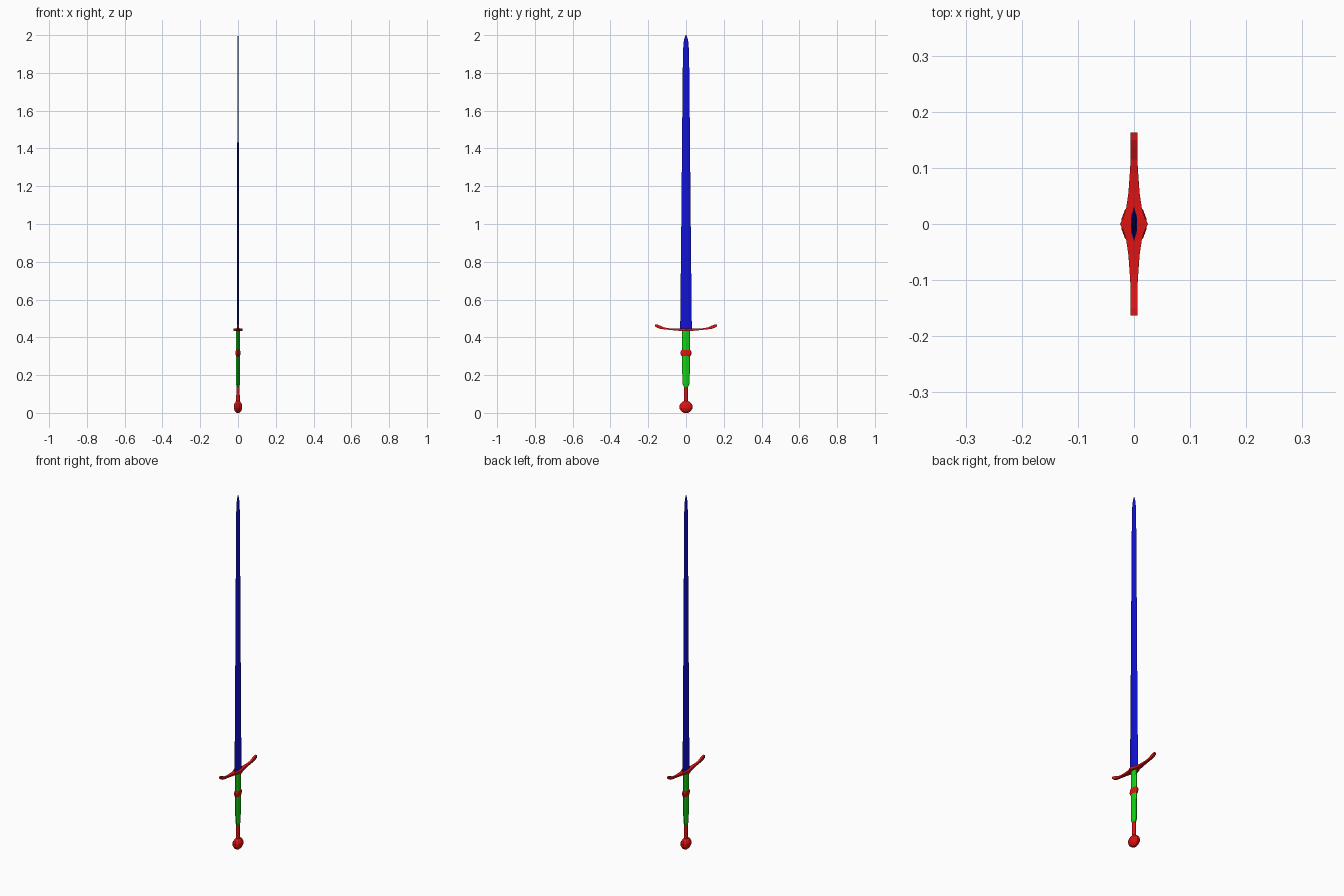
import bpy, bmesh, math
from mathutils import Vector

if "Cube" in bpy.data.objects:
    bpy.data.objects.remove(bpy.data.objects["Cube"])


def material(name, rgb):
    m = bpy.data.materials.new(name)
    m.diffuse_color = (*rgb, 1)
    m.use_nodes = True
    m.node_tree.nodes["Principled BSDF"].inputs["Base Color"].default_value = m.diffuse_color
    return m


red = material("red metal", (0.75, 0.006, 0.006))
green = material("green grip", (0.006, 0.65, 0.006))
blue = material("blue blade", (0.006, 0.006, 0.7))


def loft(name, rings, mat, smooth=None):
    """Skin a list of equal-length point rings and cap both ends."""
    bm = bmesh.new()
    loops = [[bm.verts.new(p) for p in ring] for ring in rings]
    n = len(loops[0])
    for a, b in zip(loops, loops[1:]):
        for i in range(n):
            j = (i + 1) % n
            bm.faces.new((a[i], a[j], b[j], b[i]))
    bm.faces.new(loops[0][::-1])
    bm.faces.new(loops[-1])
    bmesh.ops.recalc_face_normals(bm, faces=bm.faces)
    me = bpy.data.meshes.new(name)
    bm.to_mesh(me)
    bm.free()
    me.materials.append(mat)
    ob = bpy.data.objects.new(name, me)
    bpy.context.collection.objects.link(ob)
    return ob


def oval(z, hx, hy, n=10):
    return [Vector((hx * math.cos(2 * math.pi * i / n + math.pi / n),
                    hy * math.sin(2 * math.pi * i / n + math.pi / n), z)) for i in range(n)]


def turned(name, profile, mat, n=12):
    return loft(name, [oval(z, hx, hy, n) for z, hx, hy in profile], mat)


# Blade: flattened hexagon section tapering to a rounded tip
def blade_ring(z, hx, hy):
    k = hy * 0.4
    return [Vector(p) for p in ((hx, -k, z), (hx, k, z), (0, hy, z),
                                (-hx, k, z), (-hx, -k, z), (0, -hy, z))]


loft("blade", [blade_ring(*s) for s in (
    (0.435, 0.0052, 0.031), (1.0, 0.0046, 0.025), (1.55, 0.0038, 0.020),
    (1.90, 0.003, 0.0165), (1.96, 0.0025, 0.013), (1.985, 0.002, 0.008),
    (2.0, 0.001, 0.002))], blue)

# Crossguard: slim bar with a flared centre and upturned ends
half = [(0, 0.440, 0.025, 0.007), (0.012, 0.440, 0.019, 0.007), (0.028, 0.440, 0.014, 0.006),
        (0.055, 0.441, 0.010, 0.005), (0.09, 0.444, 0.0075, 0.004), (0.115, 0.447, 0.006, 0.005),
        (0.135, 0.453, 0.006, 0.008), (0.15, 0.458, 0.006, 0.009), (0.163, 0.463, 0.006, 0.005)]
stations = [(-y, z, a, b) for y, z, a, b in half[:0:-1]] + half
loft("crossguard", [[Vector((sx * a, y, z + sz * b))
                     for sx, sz in ((-1, -1), (1, -1), (1, 1), (-1, 1))]
                    for y, z, a, b in stations], red)

# Grip with a red ring
turned("grip", [(0.138, 0.009, 0.012), (0.153, 0.010, 0.019), (0.22, 0.0105, 0.021),
                (0.317, 0.0115, 0.022), (0.436, 0.010, 0.021)], green)
turned("grip_ring", [(0.298, 0.0108, 0.021), (0.307, 0.0125, 0.028), (0.317, 0.013, 0.031),
                     (0.327, 0.0125, 0.028), (0.336, 0.0108, 0.021)], red)

# Neck and pommel
turned("pommel_neck", [(0.05, 0.0105, 0.0115), (0.10, 0.0095, 0.011), (0.142, 0.0085, 0.0105)], red)
turned("pommel", [(0.0, 0.008, 0.012), (0.011, 0.018, 0.028), (0.024, 0.023, 0.036),
                  (0.040, 0.023, 0.036), (0.052, 0.018, 0.028), (0.062, 0.010, 0.014)], red)
